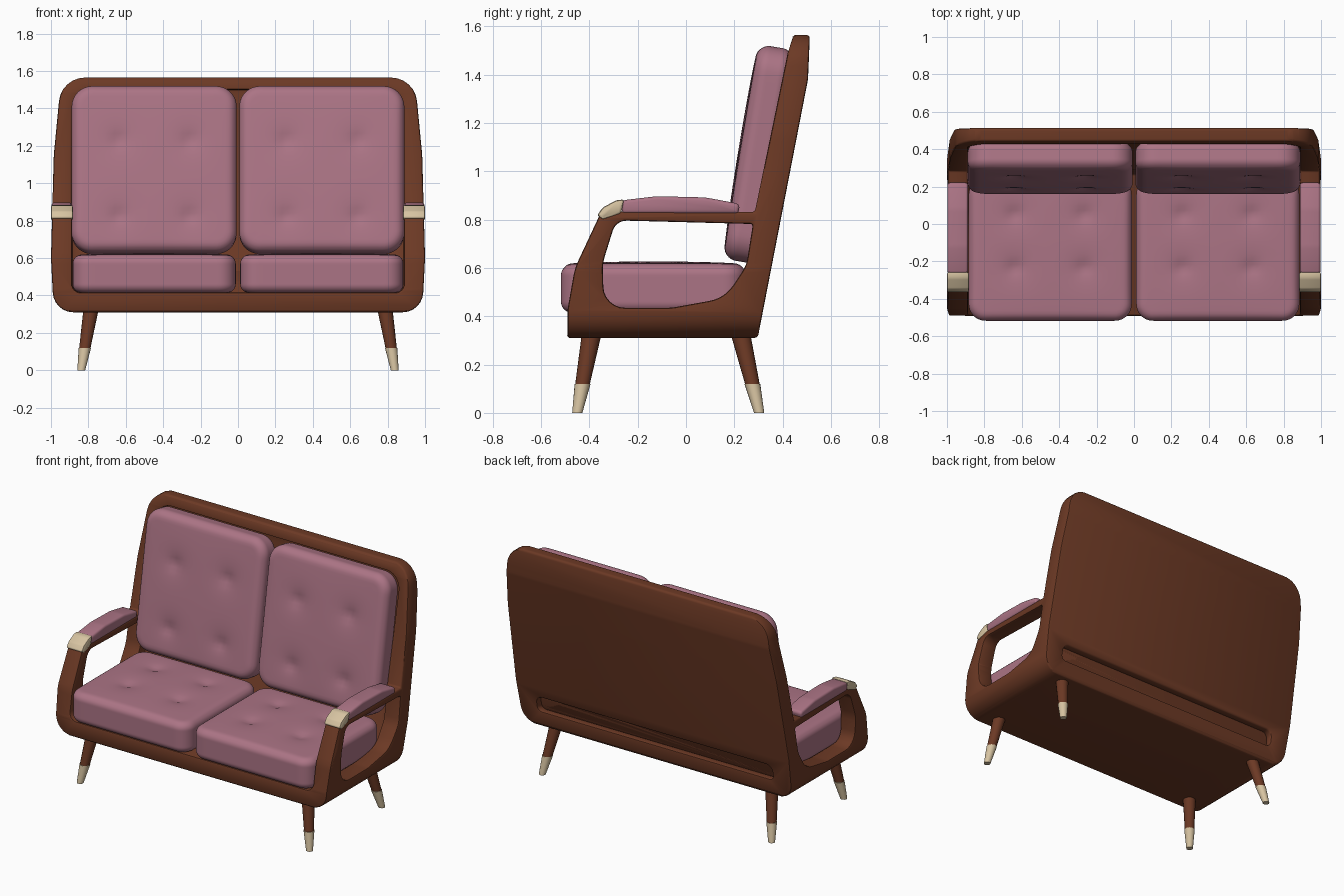
import bpy, bmesh, math
from mathutils import Vector

if "Cube" in bpy.data.objects:
    bpy.data.objects.remove(bpy.data.objects["Cube"])


def material(name, rgb):
    m = bpy.data.materials.new(name)
    m.diffuse_color = (*rgb, 1)
    m.use_nodes = True
    m.node_tree.nodes["Principled BSDF"].inputs["Base Color"].default_value = m.diffuse_color
    return m


WOOD = material("brown wood", (0.150, 0.041, 0.018))
PINK = material("dusty pink fabric", (0.41, 0.175, 0.235))
CREAM = material("cream caps", (0.68, 0.55, 0.36))


def round_poly(corners, seg=6):
    """Closed outline from (u, v, radius) corners with filleted corners."""
    out = []
    for i, (u, v, r) in enumerate(corners):
        p = Vector((u, v))
        a = Vector(corners[i - 1][:2]) - p
        b = Vector(corners[(i + 1) % len(corners)][:2]) - p
        ang = a.angle(b)
        t = min(r / math.tan(ang / 2), a.length * 0.48, b.length * 0.48)
        if t < 1e-4:
            out.append(p)
            continue
        r = t * math.tan(ang / 2)
        a.normalize()
        b.normalize()
        c = p + (a + b).normalized() * r / math.sin(ang / 2)
        s, e = p + a * t - c, p + b * t - c
        w = s.angle(e)
        for k in range(seg + 1):
            f = k / seg
            out.append(c + (s * math.sin((1 - f) * w) + e * math.sin(f * w)) / math.sin(w))
    return out


def add_object(name, bm, mat):
    bmesh.ops.recalc_face_normals(bm, faces=bm.faces)
    me = bpy.data.meshes.new(name)
    bm.to_mesh(me)
    bm.free()
    ob = bpy.data.objects.new(name, me)
    me.materials.append(mat)
    bpy.context.collection.objects.link(ob)
    return ob


def prism(name, outline, start, end, mat):
    """Loft an outline between two point functions."""
    bm = bmesh.new()
    a = [bm.verts.new(start(u, v)) for u, v in outline]
    b = [bm.verts.new(end(u, v)) for u, v in outline]
    bm.faces.new(a)
    bm.faces.new(b)
    n = len(a)
    for i in range(n):
        bm.faces.new((a[i], a[(i + 1) % n], b[(i + 1) % n], b[i]))
    return add_object(name, bm, mat)


def along_x(name, corners, x0, x1, mat):
    return prism(name, round_poly(corners), lambda u, v: (x0, u, v), lambda u, v: (x1, u, v), mat)


def activate(ob):
    bpy.ops.object.select_all(action='DESELECT')
    bpy.context.view_layer.objects.active = ob
    ob.select_set(True)


def smooth(ob, angle=40):
    activate(ob)
    bpy.ops.object.shade_smooth_by_angle(angle=math.radians(angle))


def boolean(ob, cutter, op):
    m = ob.modifiers.new("cut", 'BOOLEAN')
    m.operation, m.object, m.solver = op, cutter, 'EXACT'
    activate(ob)
    bpy.ops.object.modifier_apply(modifier=m.name)
    bpy.data.objects.remove(cutter)


def bevel(ob, width, seg=2):
    m = ob.modifiers.new("soft edges", 'BEVEL')
    m.width, m.segments, m.angle_limit = width, seg, math.radians(42)
    m.use_clamp_overlap = False
    activate(ob)
    bpy.ops.object.modifier_apply(modifier=m.name)
    smooth(ob)


# Wooden frame: side profile trimmed by the rounded front silhouette
frame = along_x("wood_frame", [
    (-0.49, 0.31, 0.01), (0.297, 0.31, 0.02), (0.505, 1.38, 0.15), (0.513, 1.565, 0.015),
    (0.445, 1.565, 0.015), (0.42, 1.485, 0.1), (0.285, 0.832, 0.0), (-0.35, 0.835, 0.05),
    (-0.46, 0.60, 0.25), (-0.49, 0.43, 0.1)], -1.1, 1.1, WOOD)
half = [(0.985, 0.31, 0.11), (1.0, 0.60, 0.5), (0.985, 1.15, 0.8), (0.945, 1.565, 0.14)]
outline = half + [(-x, z, r) for x, z, r in reversed(half)]
shape = prism("silhouette", round_poly(outline), lambda u, v: (u, -1, v), lambda u, v: (u, 1, v), WOOD)
boolean(frame, shape, 'INTERSECT')

# Seat and back recess, leaving a thin leaning back panel
recess = [(s * 0.888, z, r) for s, z, r in
          ((-1, 0.415, 0.05), (1, 0.415, 0.05), (1, 1.50, 0.1), (-1, 1.50, 0.1))]
cavity = prism("recess", round_poly(recess), lambda u, v: (u, -1, v),
               lambda u, v: (u, 0.247 + 0.185 * (v - 0.31), v), WOOD)
boolean(frame, cavity, 'DIFFERENCE')

# Openings under both arms
opening = along_x("arm_opening", [
    (-0.29, 0.797, 0.06), (0.277, 0.782, 0.01), (0.25, 0.61, 0.15), (0.16, 0.475, 0.15),
    (-0.06, 0.435, 0.2), (-0.34, 0.435, 0.09), (-0.345, 0.62, 0.2)], -1.2, 1.2, WOOD)
boolean(frame, opening, 'DIFFERENCE')

# Slot low in the back panel
slot = [(-0.86, 0.418, 0.03), (0.86, 0.418, 0.03), (0.86, 0.52, 0.045), (-0.86, 0.52, 0.045)]
boolean(frame, prism("slot", round_poly(slot), lambda u, v: (u, 0.2, v),
                     lambda u, v: (u, 0.6, v), WOOD), 'DIFFERENCE')
bevel(frame, 0.01)


def cushion(name, size, edge, corner, buttons, loc, tilt=0.0):
    """Padded block with rounded plan corners, soft edges and button dimples on top."""
    hx, hy, hz = (s / 2 for s in size)
    bm = bmesh.new()
    bmesh.ops.create_cube(bm, size=2)
    bmesh.ops.subdivide_edges(bm, edges=bm.edges[:], cuts=35, use_grid_fill=True)
    for v in bm.verts:
        fx, fy = v.co.x, v.co.y
        x, y, z = (h * (0.5 * t + 0.5 * math.sin(t * math.pi / 2)) for h, t in zip((hx, hy, hz), v.co))
        # soft edges
        inset = min(hx - abs(x), hy - abs(y))
        a, b = edge - inset, abs(z) - (hz - edge)
        if a > 0 and b > 0:
            k = max(a, b) / math.hypot(a, b)
            z = math.copysign(hz - edge + b * k, z)
            grow = a - a * k
            x *= 1 - grow / hx
            y *= 1 - grow / hy
        # rounded plan corners
        dx, dy = abs(x) - (hx - corner), abs(y) - (hy - corner)
        if dx > 0 and dy > 0:
            k = max(dx, dy) / math.hypot(dx, dy)
            x = math.copysign(hx - corner + dx * k, x)
            y = math.copysign(hy - corner + dy * k, y)
        # puffed top with dimples and faint creases between the buttons
        if v.co.z > 0:
            f = v.co.z
            z += f * 0.012 * (1 - fx * fx) * (1 - fy * fy)
            for bx, by in buttons:
                d2 = (x - bx) ** 2 + (y - by) ** 2
                z -= f * (0.013 * math.exp(-d2 / 0.0012) + 0.010 * math.exp(-d2 / 0.008))
        v.co = (x, y, z)
    ob = add_object(name, bm, PINK)
    ob.location = loc
    ob.rotation_euler.x = tilt
    smooth(ob, 60)


for side, s in (("left", -1), ("right", 1)):
    # Seat and back cushions
    cushion(side + "_seat_cushion", (0.872, 0.765, 0.2), 0.045, 0.09,
            [(dx, dy) for dx in (-0.19, 0.18) for dy in (-0.1, 0.185)], (s * 0.448, -0.135, 0.515))
    cushion(side + "_back_cushion", (0.882, 0.90, 0.15), 0.05, 0.11,
            [(dx, dy) for dx in (-0.19, 0.19) for dy in (-0.26, 0.15)],
            (s * 0.448, 0.302, 1.07), math.radians(90 - 9.3))

    # Arm pads and their cream front caps
    pad = along_x(side + "_arm_pad", [
        (-0.265, 0.825, 0), (0.215, 0.825, 0.01), (0.225, 0.865, 0.03), (0.08, 0.892, 0.2),
        (-0.12, 0.897, 0.2), (-0.265, 0.880, 0)], s * 0.887, s * 0.997, PINK)
    bevel(pad, 0.014, 3)
    cap = along_x(side + "_arm_cap", [
        (-0.345, 0.80, 0.01), (-0.27, 0.825, 0), (-0.255, 0.884, 0), (-0.29, 0.880, 0.05),
        (-0.345, 0.850, 0.03), (-0.368, 0.818, 0.01)], s * 0.883, s * 1.0, CREAM)
    bevel(cap, 0.01)

    # Splayed tapered legs with cream tips
    for row, y_top, y_foot in (("front", -0.39, -0.45), ("back", 0.225, 0.303)):
        top, foot = Vector((s * 0.785, y_top, 0.33)), Vector((s * 0.838, y_foot, 0))
        for part, z0, z1, r0, r1, mat in (("leg", 0.115, 0.33, 0.030, 0.041, WOOD),
                                          ("leg_tip", 0.0, 0.12, 0.021, 0.033, CREAM)):
            p0, p1 = foot.lerp(top, z0 / 0.33), foot.lerp(top, z1 / 0.33)
            ring = [(math.cos(i * math.pi / 8), math.sin(i * math.pi / 8)) for i in range(16)]
            leg = prism(f"{side}_{row}_{part}", ring,
                        lambda u, v: p0 + Vector((u, v, 0)) * r0,
                        lambda u, v: p1 + Vector((u, v, 0)) * r1, mat)
            smooth(leg)
